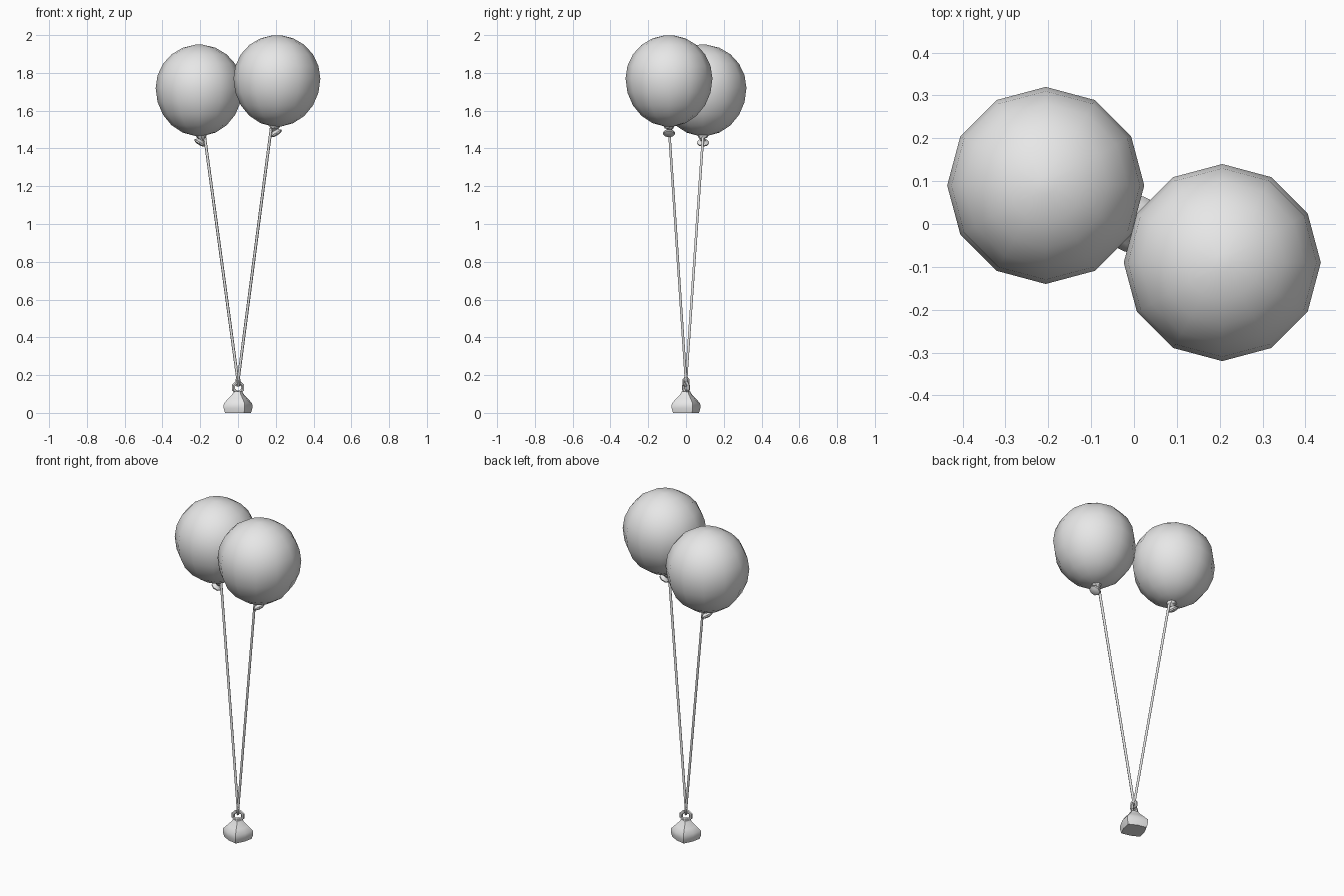
import bpy, bmesh, math
from mathutils import Vector, Matrix

if "Cube" in bpy.data.objects:
    bpy.data.objects.remove(bpy.data.objects["Cube"])

grey = bpy.data.materials.new("plain_grey")
grey.diffuse_color = (0.8, 0.8, 0.8, 1)
grey.use_nodes = True
grey.node_tree.nodes["Principled BSDF"].inputs["Base Color"].default_value = grey.diffuse_color


def finish(name, bm, angle=40):
    bmesh.ops.recalc_face_normals(bm, faces=bm.faces)
    me = bpy.data.meshes.new(name)
    bm.to_mesh(me)
    bm.free()
    me.materials.append(grey)
    ob = bpy.data.objects.new(name, me)
    bpy.context.collection.objects.link(ob)
    bpy.ops.object.select_all(action='DESELECT')
    ob.select_set(True)
    bpy.context.view_layer.objects.active = ob
    bpy.ops.object.shade_smooth_by_angle(angle=math.radians(angle))
    return ob


def loft(name, rings, angle=40):
    """Skin a list of point rings and cap both ends."""
    bm = bmesh.new()
    loops = [[bm.verts.new(p) for p in r] for r in rings]
    n = len(loops[0])
    for a, b in zip(loops, loops[1:]):
        for i in range(n):
            j = (i + 1) % n
            bm.faces.new((a[i], a[j], b[j], b[i]))
    bm.faces.new(loops[0])
    bm.faces.new(loops[-1])
    return finish(name, bm, angle)


def circle(center, axis, r, n):
    q = Vector((0, 0, 1)).rotation_difference(Vector(axis).normalized())
    return [Vector(center) + q @ Vector((r * math.cos(2 * math.pi * i / n),
                                         r * math.sin(2 * math.pi * i / n), 0))
            for i in range(n)]


def upright_ring(name, z, rx, rz, tube, turn, n=8, sides=6):
    """Loop of tube standing upright, turned about z."""
    bm = bmesh.new()
    rot = Matrix.Rotation(math.radians(turn), 3, 'Z')
    grid = []
    for i in range(n):
        a = 2 * math.pi * (i + 0.5) / n
        row = []
        for k in range(sides):
            t = 2 * math.pi * k / sides
            c = tube * math.cos(t)
            p = rot @ Vector(((rx + c) * math.cos(a), tube * math.sin(t),
                              (rz + c) * math.sin(a)))
            row.append(bm.verts.new(p + Vector((0, 0, z))))
        grid.append(row)
    for i in range(n):
        a, b = grid[i], grid[(i + 1) % n]
        for k in range(sides):
            m = (k + 1) % sides
            bm.faces.new((a[k], a[m], b[m], b[k]))
    return finish(name, bm)


# Balloons with knots and strings: the right one is the left one turned half round
for side, s, zb in (("left", -1, 1.465), ("right", 1, 1.515)):
    cx, cy, zc = 0.206 * s, -0.09 * s, zb + 0.255

    # Body, slightly drawn out toward the neck
    rings = []
    for i in range(11):
        a = math.pi * (0.03 + 0.94 * i / 10) - math.pi / 2
        h = 0.255 if a < 0 else 0.23
        rings.append(circle((cx, cy, zc + h * math.sin(a)), (0, 0, 1),
                            0.23 * math.cos(a), 12))
    loft(side + "_balloon", rings, 60)

    # Neck and tilted flared mouth
    down = Vector((0.54 * s, 0, -0.84))
    top = Vector((0.19 * s, cy, zb - 0.014))
    loft(side + "_neck", [circle((0.196 * s, cy, zb + 0.012), (0, 0, -1), 0.032, 8),
                          circle((0.194 * s, cy, zb - 0.008), (0, 0, -1), 0.024, 8),
                          circle(top + down * 0.008, down, 0.015, 8),
                          circle(top + down * 0.022, down, 0.033, 8),
                          circle(top + down * 0.030, down, 0.031, 8),
                          circle(top + down * 0.036, down, 0.014, 8)])

    # String down to the weight
    a, b = Vector((0.176 * s, cy, zb - 0.005)), Vector((0, 0, 0.165))
    loft(side + "_string", [circle(p, a - b, 0.0075, 6) for p in (b, a)], 65)

# Weight: rounded square block tapering to a waist
rings = []
for z, corner, mid in ((0, 0.076, 0.061), (0.025, 0.084, 0.068), (0.05, 0.083, 0.068),
                       (0.075, 0.058, 0.050), (0.098, 0.034, 0.030), (0.112, 0.026, 0.022)):
    rings.append([Vector(((mid if i % 2 else corner) * math.cos(math.radians(25 + 45 * i)),
                          (mid if i % 2 else corner) * math.sin(math.radians(25 + 45 * i)), z))
                  for i in range(8)])
loft("weight", rings, 45)

# Handle on the weight and the string loop through it
upright_ring("weight_handle", 0.134, 0.029, 0.027, 0.0095, 25)
upright_ring("string_loop", 0.165, 0.015, 0.021, 0.0075, 115)
